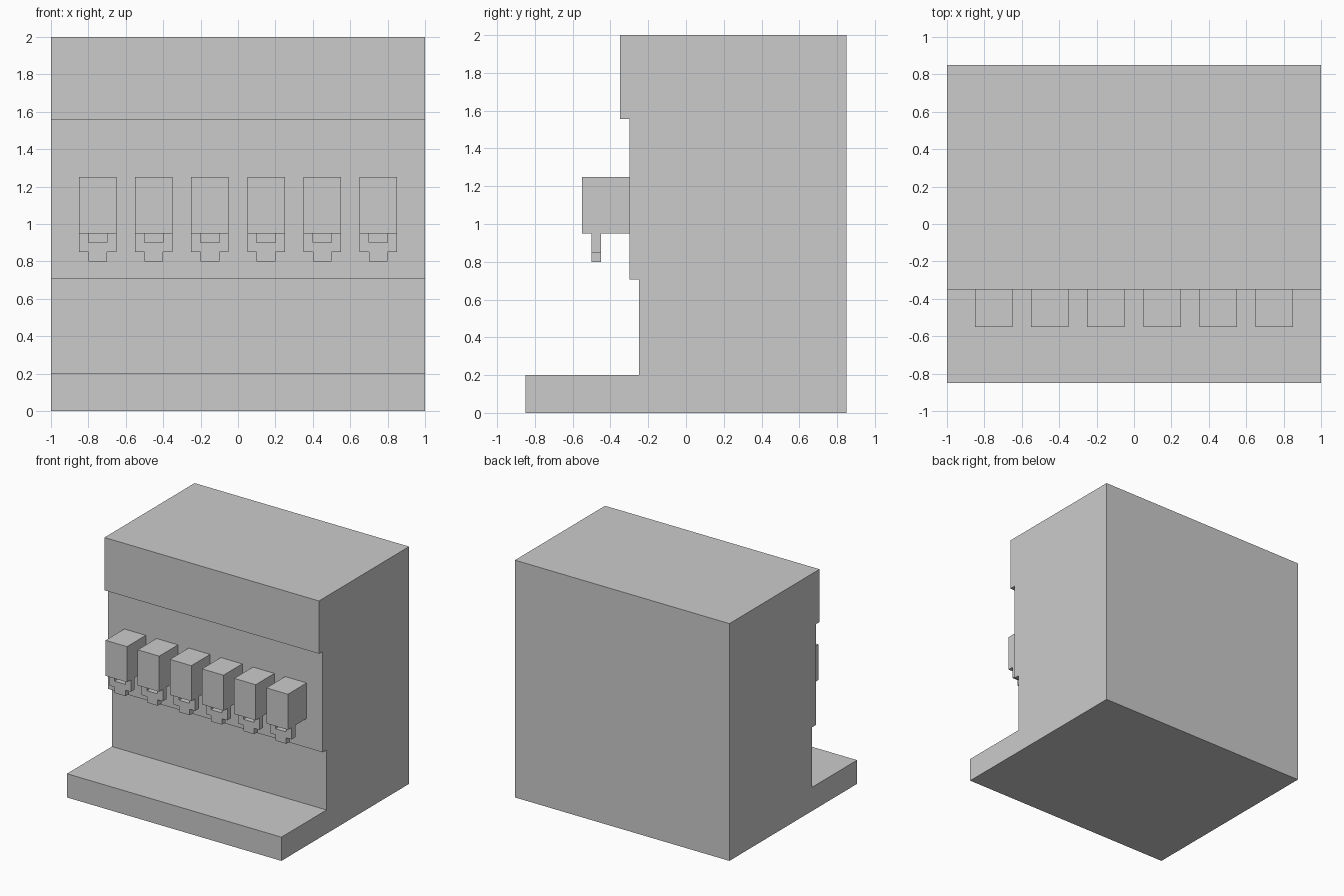
import bpy
import bmesh
from mathutils import Vector

if "Cube" in bpy.data.objects:
    bpy.data.objects.remove(bpy.data.objects["Cube"])


def extrude_profile(name, points, offset):
    """Closed solid: flat outline swept along an offset vector."""
    bm = bmesh.new()
    face = bm.faces.new([bm.verts.new(p) for p in points])
    swept = bmesh.ops.extrude_face_region(bm, geom=[face])
    verts = [g for g in swept["geom"] if isinstance(g, bmesh.types.BMVert)]
    bmesh.ops.translate(bm, verts=verts, vec=Vector(offset))
    bmesh.ops.recalc_face_normals(bm, faces=bm.faces)
    mesh = bpy.data.meshes.new(name)
    bm.to_mesh(mesh)
    bm.free()
    obj = bpy.data.objects.new(name, mesh)
    bpy.context.collection.objects.link(obj)
    return obj


# Cabinet: stepped side profile (y, z) with the drip tray at the front
side = [(-0.85, 0), (0.85, 0), (0.85, 2), (-0.35, 2), (-0.35, 1.555),
        (-0.30, 1.555), (-0.30, 0.705), (-0.25, 0.705), (-0.25, 0.2), (-0.85, 0.2)]
extrude_profile("cabinet", [(-1, y, z) for y, z in side], (2, 0, 0))

# Lever outline (x, z): right half, mirrored to a notched plate with a tab
half = [(0.05, 0.80), (0.05, 0.85), (0.10, 0.85), (0.10, 0.95),
        (0.05, 0.95), (0.05, 0.90)]
lever = half + [(-x, z) for x, z in reversed(half)]
block = [(-0.1, 0.95), (0.1, 0.95), (0.1, 1.25), (-0.1, 1.25)]

# Row of six dispensers
for i in range(6):
    cx = -0.75 + 0.3 * i
    extrude_profile(f"dispenser_block_{i + 1}",
                    [(cx + x, -0.55, z) for x, z in block], (0, 0.25, 0))
    extrude_profile(f"dispenser_lever_{i + 1}",
                    [(cx + x, -0.50, z) for x, z in lever], (0, 0.05, 0))
